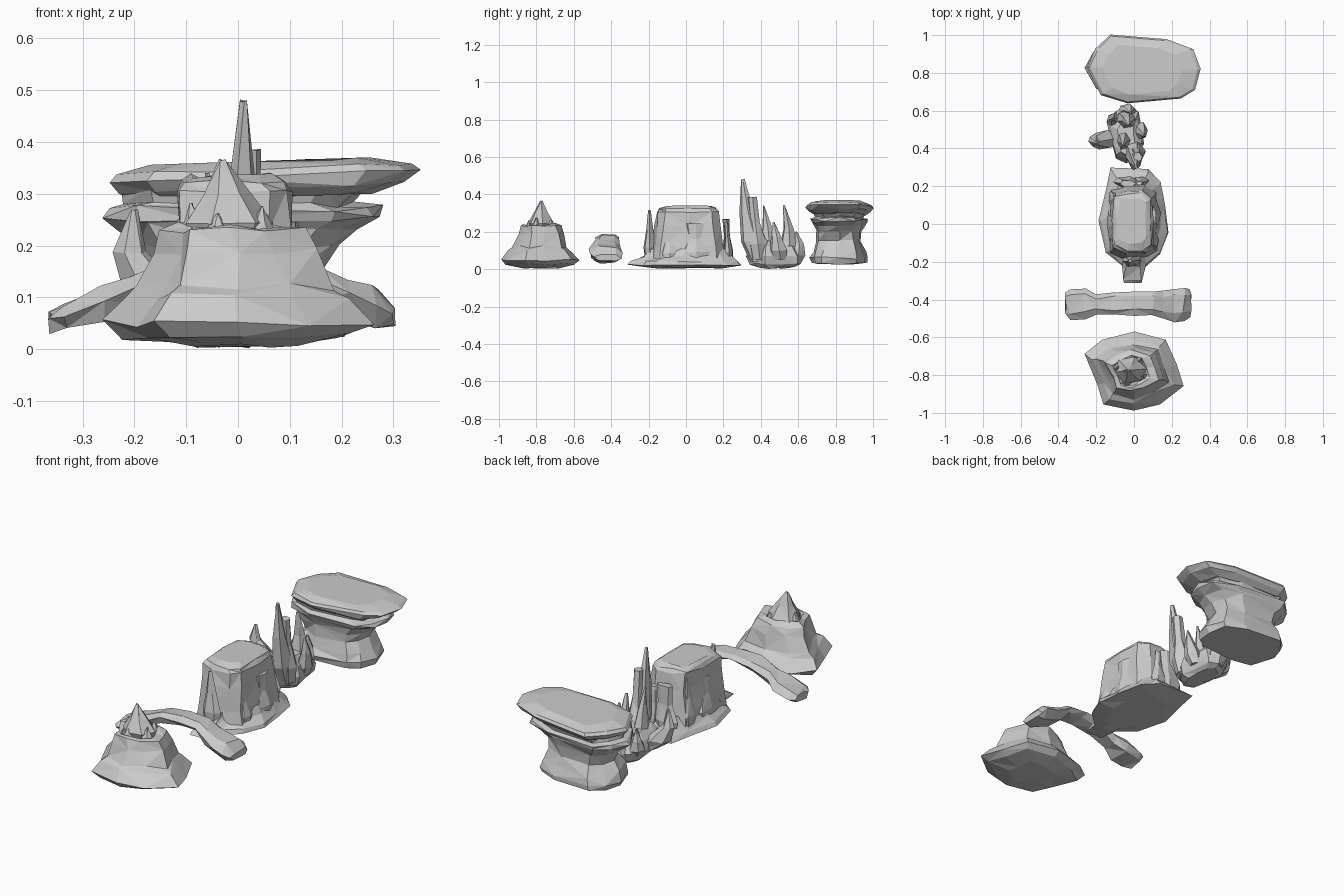
import bpy, random
from mathutils import Vector
random.seed(4)


def mesh_object(name, verts, faces):
    me = bpy.data.meshes.new(name)
    me.from_pydata([tuple(v) for v in verts], [], faces)
    me.update()
    ob = bpy.data.objects.new(name, me)
    bpy.context.collection.objects.link(ob)
    return ob


def loft(name, rings, jit=0.0):
    """Skin a list of closed rings, roughening each point a little."""
    n = len(rings[0])
    verts = []
    for ring in rings:
        for p in ring:
            verts.append(Vector(p) + Vector([random.uniform(-jit, jit) for _ in range(3)]))
    for v in verts:
        v.z = max(v.z, 0.0)
    faces = [tuple(reversed(range(n)))]
    for k in range(len(rings) - 1):
        for i in range(n):
            j = (i + 1) % n
            a, b, c, d = k*n + i, k*n + j, (k+1)*n + j, (k+1)*n + i
            faces += [(a, b, c), (a, c, d)] if (i + k) % 2 else [(a, b, d), (b, c, d)]
    faces.append(tuple(range((len(rings)-1)*n, len(rings)*n)))
    return mesh_object(name, verts, faces)


def stack(name, outline, levels, jit=0.0, tilt=0.0):
    """Levels are z, half width x, half width y, centre x, centre y."""
    rings = [[(cx + u*rx, cy + v*ry, z + tilt*u*rx) for u, v in outline]
             for z, rx, ry, cx, cy in levels]
    return loft(name, rings, jit)


DIAMOND = [(1, 0.1), (0.3, 1), (-0.75, 0.75), (-1, -0.1), (-0.4, -1), (0.6, -0.75)]


def spike(name, base, size, tip, bow=(0, 0), tipsize=0.06):
    """A tapering blade of stone that bends toward its tip."""
    levels = []
    for t, s in ((0, 0.8), (0.25, 1), (0.6, 0.55), (1, tipsize)):
        k = t * (1 - t) * 4
        levels.append((base[2] + (tip[2]-base[2])*t, size[0]*s, size[1]*s,
                       base[0] + (tip[0]-base[0])*t + bow[0]*k,
                       base[1] + (tip[1]-base[1])*t + bow[1]*k))
    return stack(name, DIAMOND, levels, 0.003)


# Conical mound with a jagged summit
mound = [(1, -0.38), (0.85, 0.15), (0.66, 0.8), (0, 1), (-0.62, 0.78), (-1, 0.4),
         (-0.75, -0.35), (-0.6, -0.85), (0, -1), (0.5, -0.8)]
Y = -0.78
stack("cone_mound", mound, [
    (0.008, .12, .10, 0, Y), (0.025, .22, .18, 0, Y), (0.05, .265, .215, 0, Y),
    (0.10, .215, .17, 0, Y), (0.12, .19, .145, 0, Y), (0.19, .155, .122, 0, Y),
    (0.23, .135, .108, -.01, Y), (0.24, .095, .085, -.015, Y), (0.225, .085, .075, -.02, Y)], 0.008)
spike("mound_summit", (-.02, -.775, .20), (.085, .072), (-.03, -.775, .365), (.005, 0))
for i, (x, y, z) in enumerate([(-.09, -.76, .28), (.045, -.80, .275), (.03, -.72, .265), (-.04, -.84, .26)]):
    spike(f"mound_crag_{i}", (x*.9, Y + (y-Y)*.9, .19), (.035, .032), (x, y, z))

# Natural stone arch, swept along x: x, centre y, half y, centre z, half z
span = [(-.36, -.42, .05, .05, .02), (-.335, -.43, .085, .06, .026), (-.26, -.42, .085, .085, .035),
        (-.2, -.425, .055, .115, .03), (-.11, -.42, .062, .152, .024), (0, -.42, .062, .172, .018),
        (.10, -.42, .066, .162, .023), (.15, -.425, .075, .125, .035), (.21, -.43, .085, .095, .04),
        (.265, -.425, .085, .08, .042), (.3, -.42, .07, .06, .022)]
section = [(1, .1), (.6, .9), (-.55, 1), (-1, .2), (-.7, -.9), (.6, -1)]
loft("stone_arch", [[(x, y + u*ry, z + v*rz) for u, v in section]
                    for x, y, ry, z, rz in span], 0.007)

# Central block: flared foot and sheer body
foot = [(1, -.1), (.9, .35), (.75, .75), (.4, 1), (-.65, 1), (-.8, .65), (-1, .1),
        (-.8, -.45), (-.35, -.7), (-.3, -1), (.22, -1), (.35, -.7), (.75, -.5)]
stack("block_foot", foot, [
    (0.008, .11, .2, 0, -.01), (0.022, .185, .305, 0, -.01), (0.04, .175, .285, 0, -.01),
    (0.07, .145, .235, 0, .01), (0.11, .12, .205, 0, .015)], 0.005)
slab = [(1, -.75), (1, 0), (.95, .75), (.5, 1), (-.3, .95), (-.9, .85),
        (-1, .1), (-.95, -.8), (-.3, -1), (.6, -.95)]
stack("block_body", slab, [
    (0.04, .13, .2, -.005, .01), (0.12, .12, .19, -.005, .012), (0.23, .11, .178, -.005, .01),
    (0.305, .106, .165, -.008, .012), (0.325, .1, .155, -.01, .012), (0.335, .075, .12, -.01, .02)], 0.007)

# Upright shards leaning on the block
for i, (base, size, tip, ts) in enumerate([
        ((-.01, -.195, .05), (.05, .032), (-.02, -.195, .315), .2),
        ((-.04, .225, .04), (.07, .03), (-.03, .215, .265), .6),
        ((.115, .05, .04), (.03, .08), (.095, .05, .245), .7),
        ((.11, -.09, .04), (.025, .05), (.09, -.09, .22), .4),
        ((-.12, .0, .04), (.03, .09), (-.1, -.01, .25), .5),
        ((-.11, .13, .04), (.028, .05), (-.095, .13, .29), .3),
        ((.04, .23, .04), (.04, .025), (.03, .215, .25), .4)]):
    spike(f"block_shard_{i}", base, size, tip, tipsize=ts)

# Cluster of tall stone spikes on a common root
stack("spike_root", mound, [
    (0.008, .05, .1, -.03, .48), (0.03, .08, .135, -.035, .48),
    (0.07, .1, .15, -.04, .475), (0.12, .085, .125, -.04, .47), (0.15, .05, .09, -.04, .46)], 0.007)
for i, (base, size, tip, bow, ts) in enumerate([
        ((.0, .40, .04), (.05, .07), (.012, .302, .48), (0, -.015), .15),
        ((.015, .39, .05), (.045, .05), (.02, .355, .385), (0, 0), .5),
        ((-.05, .44, .05), (.04, .05), (-.06, .415, .34), (0, .01), .1),
        ((-.10, .45, .06), (.06, .05), (-.20, .43, .27), (-.05, 0), .1),
        ((-.04, .54, .04), (.055, .05), (-.03, .525, .34), (0, .02), .08),
        ((.02, .50, .05), (.04, .045), (.05, .47, .25), (.01, 0), .1),
        ((-.04, .575, .03), (.05, .045), (-.02, .59, .2), (0, .02), .1),
        ((-.09, .53, .05), (.04, .045), (-.11, .56, .19), (-.01, .01), .1)]):
    spike(f"stone_spike_{i}", base, size, tip, bow, ts)

# Mushroom-shaped table rock
cap = [(1, 0), (.9, -.6), (.65, -.88), (-.3, -1), (-.75, -.75), (-1, .05),
       (-.85, .6), (-.6, 1), (.4, .88), (.88, .6)]
Y = .82
stack("table_rock_stem", cap, [
    (0.03, .205, .15, 0, Y), (0.06, .215, .155, 0, Y), (0.10, .2, .138, 0, Y),
    (0.15, .17, .118, 0, Y), (0.20, .19, .125, 0, Y), (0.235, .225, .14, 0, Y),
    (0.25, .27, .145, .01, Y), (0.272, .265, .15, .01, Y), (0.28, .22, .135, 0, Y),
    (0.31, .24, .145, .01, Y)], 0.008)
stack("table_rock_cap", cap, [
    (0.295, .23, .14, .03, Y), (0.312, .275, .168, .045, Y), (0.335, .3, .18, .053, Y),
    (0.348, .285, .174, .05, Y), (0.36, .21, .13, .04, Y)], 0.004, tilt=0.035)
